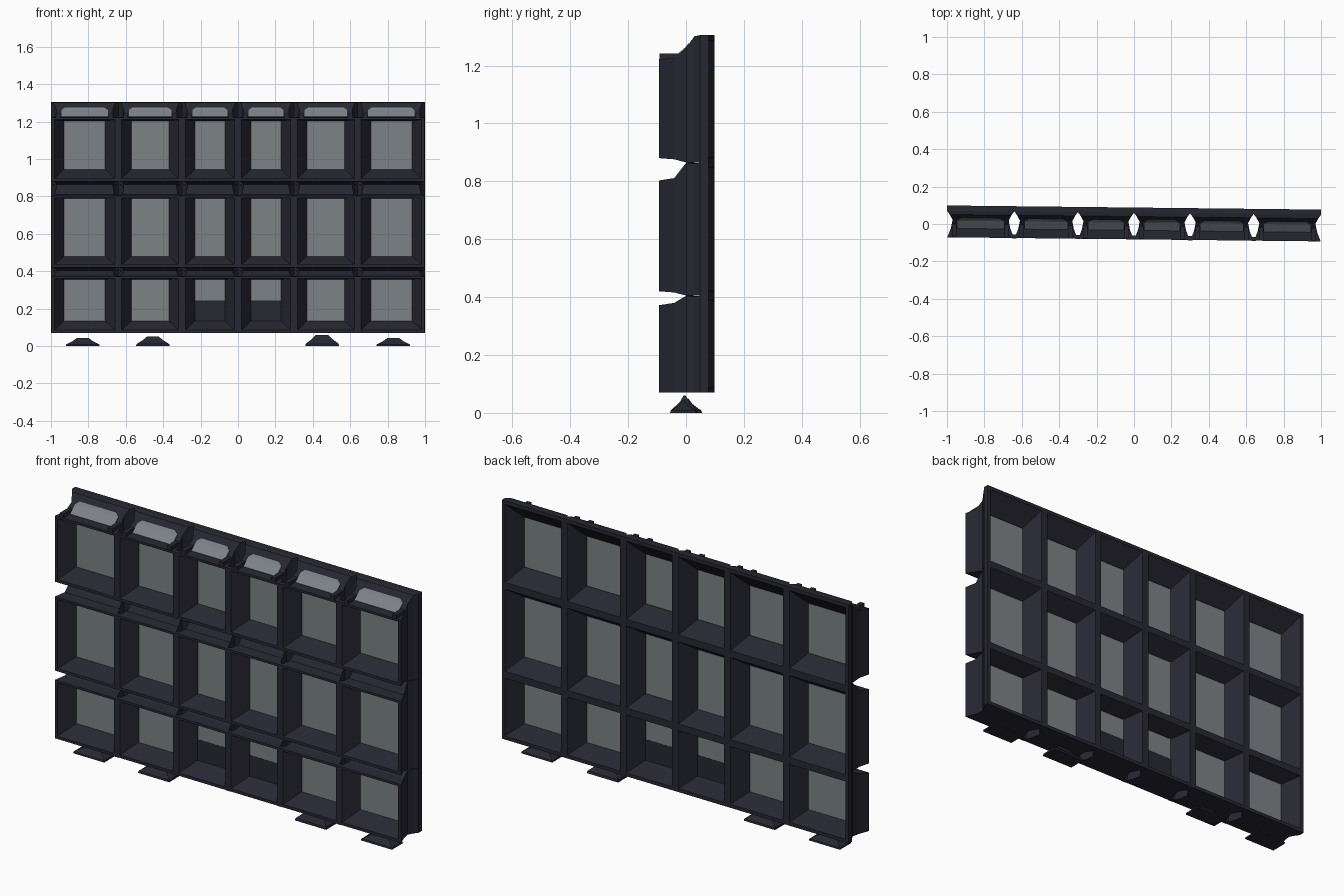
import bpy
import bmesh

if "Cube" in bpy.data.objects:
    bpy.data.objects.remove(bpy.data.objects["Cube"])

SKEW = -0.011                      # slight turn of the whole panel
FRONT, BACK = -0.082, 0.088


def make_material(name, color):
    mat = bpy.data.materials.new(name)
    mat.use_nodes = True
    mat.diffuse_color = color
    mat.node_tree.nodes["Principled BSDF"].inputs["Base Color"].default_value = color
    return mat


frame_mat = make_material("dark navy frame", (0.02, 0.02, 0.032, 1))
glass_mat = make_material("grey glass", (0.2, 0.225, 0.235, 1))


def finish(bm, name, mat):
    bmesh.ops.recalc_face_normals(bm, faces=bm.faces)
    for v in bm.verts:
        v.co.y += SKEW * v.co.x
    mesh = bpy.data.meshes.new(name)
    bm.to_mesh(mesh)
    bm.free()
    mesh.materials.append(mat)
    obj = bpy.data.objects.new(name, mesh)
    bpy.context.collection.objects.link(obj)
    return obj


def loft(name, rings, mat, closed=False):
    """Join four-point rings with quads; closed joins last to first."""
    bm = bmesh.new()
    loops = [[bm.verts.new(p) for p in ring] for ring in rings]
    pairs = list(zip(loops, loops[1:]))
    if closed:
        pairs.append((loops[-1], loops[0]))
    else:
        bm.faces.new(loops[0])
        bm.faces.new(loops[-1])
    for a, b in pairs:
        for i in range(4):
            j = (i + 1) % 4
            bm.faces.new((a[i], a[j], b[j], b[i]))
    return finish(bm, name, mat)


def upright(y, x0, x1, z0, z1):
    return [(x0, y, z0), (x1, y, z0), (x1, y, z1), (x0, y, z1)]


def box(name, x0, x1, y0, y1, z0, z1, mat):
    return loft(name, [upright(y0, x0, x1, z0, z1), upright(y1, x0, x1, z0, z1)], mat)


def cell(name, x0, x1, row):
    """Hourglass shaped frame of one window, open at front and back."""
    f0, f1, b0, b1, p0, p1 = row
    top_row, bottom_row = b1 > 1.2, b0 < 0.1
    m0 = b0 if bottom_row else f0 - 0.004
    m1 = f1 + (0.003 if top_row else 0.008)
    slope1 = 1.262 if top_row else b1

    def ring(y, inset, z0, z1):
        return upright(y, x0 + inset, x1 - inset, z0, z1)

    loft(name, [
        ring(FRONT, 0.002, f0, f1),
        ring(FRONT, 0.018, f0 + 0.015, f1 - 0.012),
        ring(-0.005, 0.07, p0, p1),
        ring(0.005, 0.07, p0, p1),
        ring(BACK, 0.018, b0 + 0.018, b1 - 0.018),
        ring(BACK, 0, b0, b1),
        ring(0.06, 0, b0, b1),
        ring(0.04, 0.015, b0, b1 - 0.004),
        ring(0.012, 0.03, b0, slope1),
        ring(-0.03, 0.022, m0, m1),
    ], frame_mat, closed=True)


columns = [-1, -0.64, -0.3, 0, 0.3, 0.64, 1]
# front bottom, front top, back bottom, back top, pane bottom, pane top
rows = {
    "bottom": (0.07, 0.372, 0.07, 0.405, 0.135, 0.356),
    "middle": (0.42, 0.803, 0.405, 0.865, 0.48, 0.79),
    "top": (0.88, 1.222, 0.865, 1.305, 0.945, 1.203),
}

for row_name, row in rows.items():
    for i, (x0, x1) in enumerate(zip(columns, columns[1:])):
        tag = f"{row_name}_{i + 1}"
        cell("window_frame_" + tag, x0, x1, row)
        left, right, low, high = x0 + 0.068, x1 - 0.068, row[4] - 0.002, row[5] + 0.002

        # Solid panel under the two short middle windows
        if row_name == "bottom" and i in (2, 3):
            box("kick_panel_" + tag, left, right, -0.004, 0.004, low, 0.243, frame_mat)
            low = 0.243
        box("pane_" + tag, left, right, -0.003, 0.003, low, high, glass_mat)

        # Sloping skylight strip and its cheeks over the top windows
        if row_name == "top":
            a, b = x0 + 0.056, x1 - 0.056
            loft("skylight_" + tag, [
                [(a, -0.034, 1.226), (b, -0.034, 1.226), (b, -0.03, 1.218), (a, -0.03, 1.218)],
                [(a, 0.007, 1.262), (b, 0.007, 1.262), (b, 0.011, 1.255), (a, 0.011, 1.255)],
                [(a + 0.02, 0.018, 1.276), (b - 0.02, 0.018, 1.276),
                 (b - 0.02, 0.022, 1.27), (a + 0.02, 0.022, 1.27)],
            ], glass_mat)
            for side, c in (("right", x0 + 0.028), ("left", x1 - 0.052)):
                box(f"cheek_{side}_{tag}", c, c + 0.024, FRONT + 0.001, -0.008,
                    1.21, 1.242, frame_mat)

# Narrow cover strips closing the upright channels at the front
for i, x in enumerate(columns[1:-1]):
    for row_name, row in rows.items():
        box(f"cover_strip_{row_name}_{i + 1}", x - 0.012, x + 0.012,
            FRONT - 0.002, FRONT + 0.02, row[0], row[1], frame_mat)

# Low peaked feet under the panel
for name, x, height in (("outer_right", -0.83, 0.042), ("inner_right", -0.455, 0.05),
                        ("inner_left", 0.45, 0.06), ("outer_left", 0.83, 0.042)):
    rings = []
    for hx, hy, t in ((0.09, 0.045, 0), (0.088, 0.043, 0.2),
                      (0.055, 0.016, 0.62), (0.032, 0.003, 1)):
        z = t * height
        rings.append([(x - hx, -hy, z), (x + hx, -hy, z), (x + hx, hy, z), (x - hx, hy, z)])
    loft("foot_" + name, rings, frame_mat)
